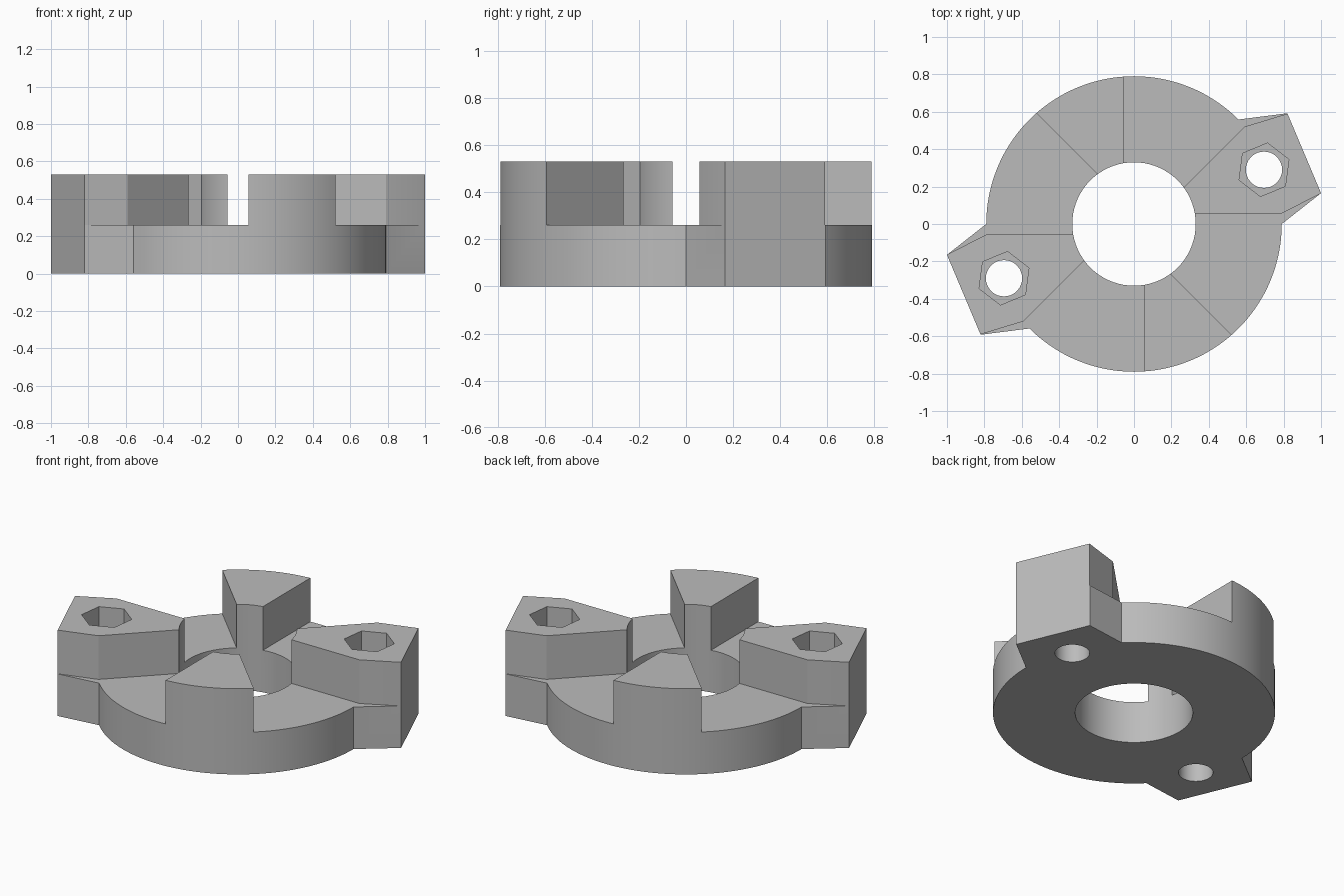
import bpy, bmesh
from math import radians, cos, sin, pi

if "Cube" in bpy.data.objects:
    bpy.data.objects.remove(bpy.data.objects["Cube"], do_unlink=True)

R, BORE, STEP, TOP = 0.79, 0.33, 0.26, 0.53

grey = bpy.data.materials.new("plain grey")
grey.use_nodes = True
grey.diffuse_color = (0.5, 0.5, 0.5, 1)
grey.node_tree.nodes["Principled BSDF"].inputs["Base Color"].default_value = (0.5, 0.5, 0.5, 1)


def arc(radius, start, end, steps, centre=(0, 0)):
    angles = [radians(start + (end - start) * i / steps) for i in range(steps + 1)]
    return [(centre[0] + radius * cos(a), centre[1] + radius * sin(a)) for a in angles]


def half_turn(points):
    return [(-x, -y) for x, y in points]


def prism(name, points, low, high):
    """Extrude a counter-clockwise outline from low to high."""
    bm = bmesh.new()
    face = bm.faces.new([bm.verts.new((x, y, low)) for x, y in points])
    extruded = bmesh.ops.extrude_face_region(bm, geom=[face])["geom"]
    bmesh.ops.translate(bm, vec=(0, 0, high - low),
                        verts=[v for v in extruded if isinstance(v, bmesh.types.BMVert)])
    bmesh.ops.recalc_face_normals(bm, faces=bm.faces)
    mesh = bpy.data.meshes.new(name)
    bm.to_mesh(mesh)
    bm.free()
    mesh.materials.append(grey)
    obj = bpy.data.objects.new(name, mesh)
    bpy.context.collection.objects.link(obj)
    return obj


# Full-height disc with two pointed ears
half = arc(R, 45, 180, 48) + [(-1, -0.165), (-0.82, -0.592)]
body = prism("jaw_coupling", half + half_turn(half), 0, TOP)

# Gaps between the four jaws; the outlines also trim the upper ears
gap_a = [(-0.057, -0.127), (0.59, 0.52), (0.82, 0.59), (1.2, 0.706), (-0.057, 1.3)]
gap_b = [(-0.127, 0.057), (1.06, -1.13), (1.3, -0.2), (1.2, 0.265), (1, 0.163), (0.79, 0.057)]
cutters = []
for outline in (gap_a, gap_b):
    for points in (outline, half_turn(outline)):
        cutters.append(prism("jaw_gap", points, STEP, 0.8))

# Central bore, bolt holes and hexagonal nut pockets
cutters.append(prism("bore", arc(BORE, 0, 360, 72)[:-1], -0.2, 0.8))
bolt = (0.695, 0.29)
hole = arc(0.097, 0, 360, 36, bolt)[:-1]
pocket = arc(0.144, 22.5, 382.5, 6, bolt)[:-1]
for points, low in ((hole, -0.2), (pocket, STEP)):
    for outline in (points, half_turn(points)):
        cutters.append(prism("bolt_cut", outline, low, 0.8))

# Carve the body, then drop the cutters
bpy.context.view_layer.objects.active = body
for cutter in cutters:
    cutter.hide_render = True
    cut = body.modifiers.new("cut", "BOOLEAN")
    cut.operation = "DIFFERENCE"
    cut.solver = "EXACT"
    cut.object = cutter
    bpy.ops.object.modifier_apply(modifier=cut.name)
    bpy.data.objects.remove(cutter, do_unlink=True)

# Smooth round walls, crisp edges
bpy.ops.object.select_all(action="DESELECT")
body.select_set(True)
bpy.ops.object.shade_smooth_by_angle(angle=pi / 9)
